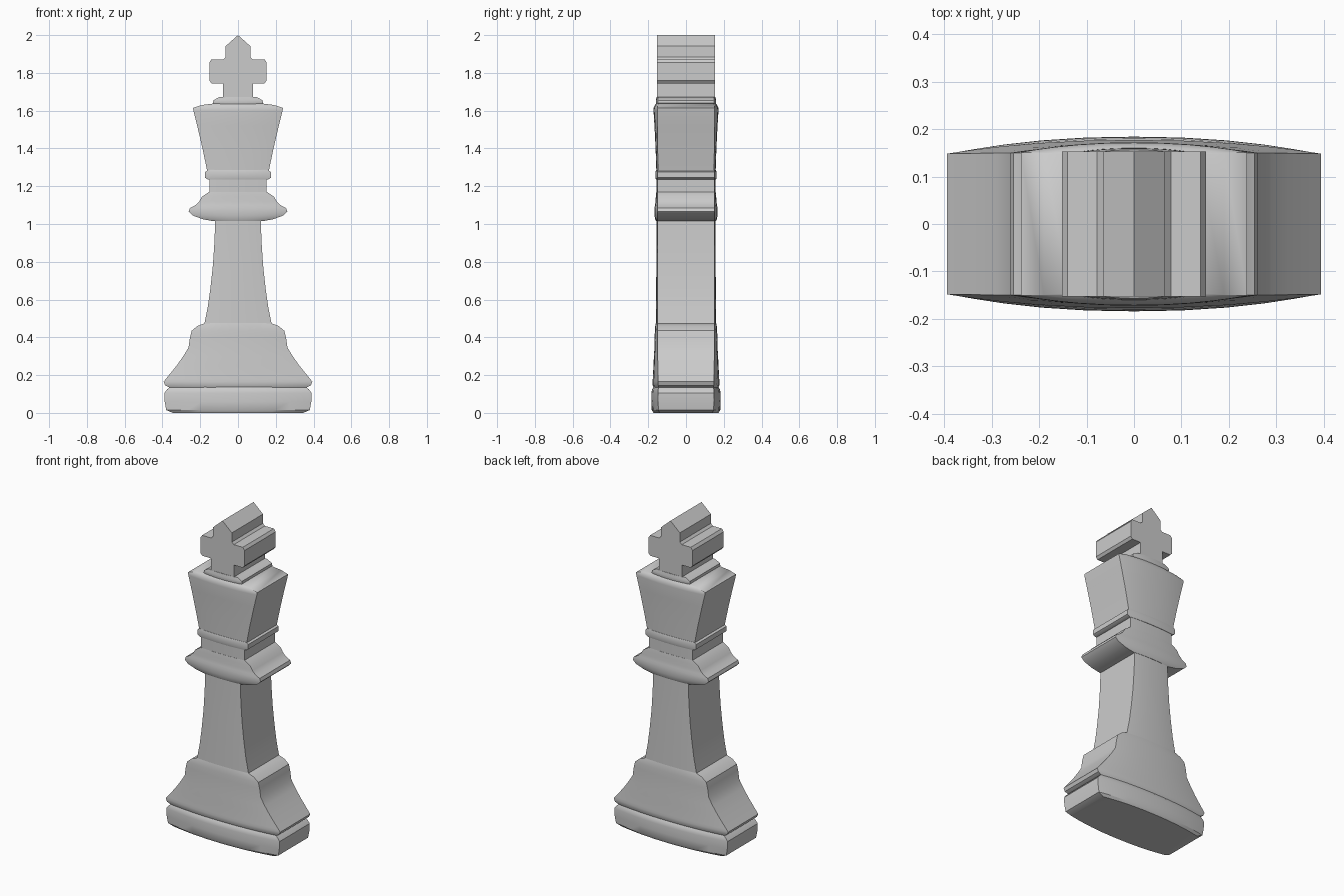
import bpy, bmesh, math

N = 12  # segments across the bulged front and back


def finish(name, bm, smooth=True):
    bmesh.ops.recalc_face_normals(bm, faces=bm.faces)
    me = bpy.data.meshes.new(name)
    bm.to_mesh(me)
    bm.free()
    ob = bpy.data.objects.new(name, me)
    bpy.context.collection.objects.link(ob)
    if smooth:
        bpy.ops.object.select_all(action='DESELECT')
        ob.select_set(True)
        bpy.context.view_layer.objects.active = ob
        bpy.ops.object.shade_smooth_by_angle(angle=math.radians(32))
    return ob


def section(w, edge, mid):
    """Flat-sided slab section whose front and back bow outwards."""
    front = []
    for i in range(N + 1):
        t = -math.cos(math.pi * i / N)
        front.append((w * t, -(edge + (mid - edge) * (1 - abs(t) ** 2.2))))
    return front + [(-x, -y) for x, y in front]


def loft(name, rows):
    """Rows of (z, half width, depth at sides, depth at middle)."""
    bm = bmesh.new()
    rings = [[bm.verts.new((x, y, z)) for x, y in section(w, e, m)]
             for z, w, e, m in rows]
    for a, b in zip(rings, rings[1:]):
        for i in range(len(a)):
            j = (i + 1) % len(a)
            bm.faces.new((a[i], a[j], b[j], b[i]))
    bm.faces.new(rings[0])
    bm.faces.new(rings[-1])
    return finish(name, bm)


# Foot and flared skirt, with a groove between them
loft("base_plinth", [
    (0.00, .345, .140, .172), (0.015, .38, .146, .182), (0.06, .388, .148, .184),
    (0.105, .39, .148, .183), (0.125, .375, .147, .180), (0.14, .355, .142, .168)])
loft("base_skirt", [
    (0.13, .355, .142, .168), (0.145, .385, .147, .176), (0.165, .394, .148, .177),
    (0.18, .382, .148, .176), (0.25, .325, .149, .172), (0.30, .290, .150, .170),
    (0.345, .262, .150, .167), (0.40, .254, .150, .166), (0.435, .245, .150, .165),
    (0.46, .215, .150, .163), (0.475, .175, .150, .160)])

# Tapering shaft
loft("shaft", [
    (0.46, .180, .150, .160), (0.56, .160, .150, .159), (0.66, .146, .150, .158),
    (0.78, .133, .150, .157), (0.90, .125, .150, .156), (1.03, .120, .150, .156)])

# Collar, neck and thin ring
loft("collar", [
    (1.015, .130, .150, .158), (1.025, .185, .150, .163), (1.045, .240, .150, .167),
    (1.065, .261, .150, .168), (1.085, .254, .150, .167), (1.10, .225, .150, .164),
    (1.12, .205, .150, .161), (1.145, .190, .150, .160), (1.17, .152, .150, .157)])
loft("neck", [(1.16, .150, .150, .156), (1.30, .150, .150, .157)])
loft("neck_ring", [
    (1.235, .158, .150, .159), (1.245, .175, .150, .162), (1.275, .175, .150, .162),
    (1.285, .158, .150, .159)])

# Flared head and stepped cap
loft("head", [
    (1.28, .163, .148, .157), (1.40, .188, .150, .161), (1.52, .216, .151, .167),
    (1.60, .236, .152, .172), (1.615, .238, .151, .171), (1.63, .190, .149, .164),
    (1.637, .135, .147, .158)])
loft("cap", [
    (1.63, .120, .147, .157), (1.64, .132, .149, .160), (1.655, .130, .149, .159),
    (1.672, .100, .148, .156)])

# Extruded finial with clipped arms and pointed top
half = [(.08, 1.65), (.08, 1.745), (.14, 1.745), (.152, 1.76), (.152, 1.855),
        (.14, 1.872), (.078, 1.872), (.065, 1.885), (.065, 1.942)]
outline = half + [(0, 2.0)] + [(-x, z) for x, z in reversed(half)]
bm = bmesh.new()
face = bm.faces.new([bm.verts.new((x, -.153, z)) for x, z in outline])
ext = bmesh.ops.extrude_face_region(bm, geom=[face])
bmesh.ops.translate(bm, vec=(0, .306, 0),
                    verts=[v for v in ext["geom"] if isinstance(v, bmesh.types.BMVert)])
finish("finial_cross", bm, smooth=False)
